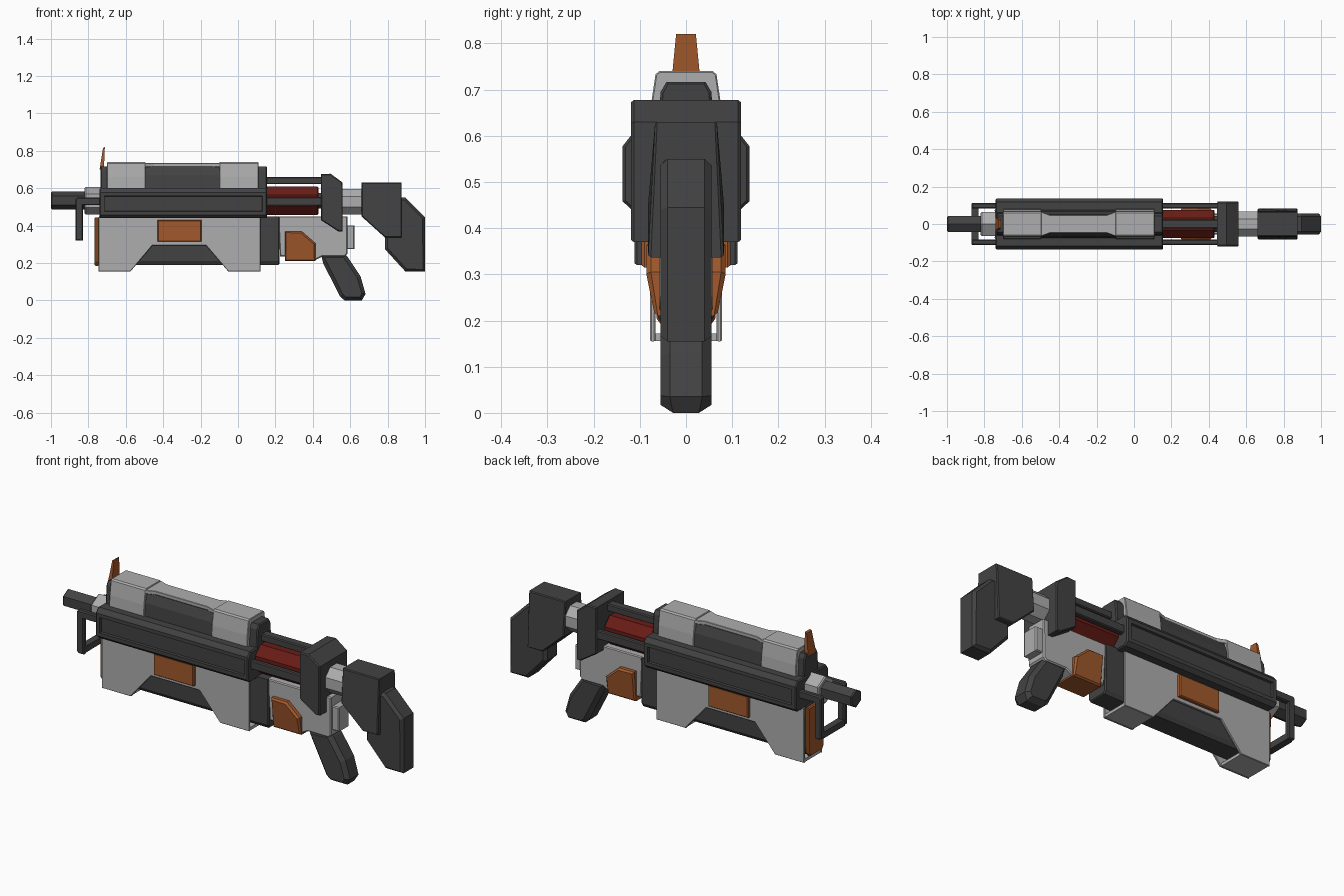
import bpy, bmesh, math

if "Cube" in bpy.data.objects:
    bpy.data.objects.remove(bpy.data.objects["Cube"])


def material(name, rgb):
    m = bpy.data.materials.new(name)
    m.diffuse_color = (*rgb, 1)
    m.use_nodes = True
    m.node_tree.nodes["Principled BSDF"].inputs["Base Color"].default_value = m.diffuse_color
    return m


DARK = material("dark_grey", (0.055, 0.055, 0.055))
LIGHT = material("light_grey", (0.42, 0.42, 0.42))
ORANGE = material("orange", (0.36, 0.10, 0.025))
RED = material("dark_red", (0.14, 0.012, 0.008))


def prism(name, pts, lo, hi, mat, axis="y", chamfer=0.006, slot=None):
    """Extrude a profile from lo to hi. axis y: (x, z) points; x: (y, z); z: (x, y).
    chamfer bevels the two end caps; slot = (margin, depth) sinks a panel in the y sides."""
    place = {"y": lambda a, b, t: (a, t, b),
             "x": lambda a, b, t: (t, a, b),
             "z": lambda a, b, t: (a, b, t)}[axis]
    bm = bmesh.new()
    n = len(pts)
    ends = [[bm.verts.new(place(a, b, t)) for a, b in pts]
            for t in (lo + chamfer, hi - chamfer)]
    caps = [bm.faces.new(e) for e in ends]
    for i in range(n):
        j = (i + 1) % n
        bm.faces.new((ends[0][i], ends[0][j], ends[1][j], ends[1][i]))
    bmesh.ops.recalc_face_normals(bm, faces=bm.faces)
    bm.normal_update()
    sides = [f for f in bm.faces if abs(f.normal.y) > 0.99] if slot else []
    if chamfer:
        bmesh.ops.inset_region(bm, faces=caps, thickness=chamfer, depth=chamfer)
    if slot:
        bmesh.ops.inset_region(bm, faces=sides, thickness=slot[0], depth=0)
        bmesh.ops.inset_region(bm, faces=sides, thickness=0.003, depth=-slot[1])
    me = bpy.data.meshes.new(name)
    bm.to_mesh(me)
    bm.free()
    ob = bpy.data.objects.new(name, me)
    bpy.context.collection.objects.link(ob)
    me.materials.append(mat)
    return ob


def box(name, x0, x1, y0, y1, z0, z1, mat, chamfer=0.004):
    return prism(name, [(x0, z0), (x1, z0), (x1, z1), (x0, z1)], y0, y1, mat,
                 chamfer=chamfer)


def tube(name, x0, x1, radius, z, sides, mat, turn=0.0, chamfer=0.006):
    pts = [(radius * math.sin(turn + math.tau * i / sides),
            z + radius * math.cos(turn + math.tau * i / sides)) for i in range(sides)]
    return prism(name, pts, x0, x1, mat, "x", chamfer)


def sym(half):
    """Mirror a half outline of (y, z) points across y = 0."""
    return half + [(-y, z) for y, z in reversed(half)]


# Barrel and front collar
tube("muzzle", -1.0, -0.80, 0.048, 0.535, 6, DARK)
tube("barrel_collar", -0.82, -0.72, 0.073, 0.533, 6, LIGHT)

# Front bracket: two L-shaped arms joined by a bottom bar
for s, side in ((-1, "right"), (1, "left")):
    y0, y1 = sorted((s * 0.082, s * 0.112))
    prism(f"bracket_arm_{side}",
          [(-0.87, 0.33), (-0.86, 0.32), (-0.83, 0.32), (-0.83, 0.51), (-0.72, 0.51),
           (-0.72, 0.55), (-0.86, 0.55), (-0.87, 0.54)], y0, y1, DARK)
box("bracket_bar", -0.868, -0.832, -0.09, 0.09, 0.322, 0.355, DARK, 0)

# Upper receiver with long side slots
prism("upper_receiver", sym([(0.118, 0.44), (0.137, 0.458), (0.137, 0.578), (0.118, 0.602)]),
      -0.74, 0.155, DARK, "x", 0.006, slot=(0.027, 0.012))
prism("top_core", sym([(0.062, 0.595), (0.055, 0.695), (0.042, 0.717)]),
      -0.735, 0.155, DARK, "x")

# Light top cover: two end saddles and a tapered spine
saddle = sym([(0.080, 0.60), (0.077, 0.66), (0.066, 0.733), (0.058, 0.74)])
prism("cover_front", saddle, -0.70, -0.495, LIGHT, "x", 0.003)
prism("cover_rear", saddle, -0.10, 0.11, LIGHT, "x", 0.003)
spine = [(-0.50, 0.066), (-0.45, 0.048), (-0.145, 0.048), (-0.095, 0.066)]
prism("cover_spine", spine + [(x, -y) for x, y in reversed(spine)],
      0.715, 0.735, LIGHT, "z", 0.002)
prism("cover_inset", sym([(0.075, 0.60), (0.070, 0.67), (0.052, 0.718)]),
      -0.50, -0.095, DARK, "x", 0)

# Front sight blade
prism("front_sight", [(-0.74, 0.70), (-0.717, 0.70), (-0.712, 0.82), (-0.722, 0.815)],
      -0.033, 0.033, ORANGE, chamfer=0)
sight = bpy.data.objects["front_sight"]
for v in sight.data.vertices:
    if v.co.z > 0.8:
        v.co.y *= 0.65

# Lower handguard: side panels, leg floors and dark core
panel = [(-0.745, 0.447), (-0.745, 0.155), (-0.575, 0.155), (-0.457, 0.295),
         (-0.172, 0.295), (-0.052, 0.155), (0.12, 0.155), (0.12, 0.447)]
for s, side in ((-1, "right"), (1, "left")):
    y0, y1 = sorted((s * 0.066, s * 0.078))
    prism(f"handguard_panel_{side}", panel, y0, y1, LIGHT, chamfer=0.003)
    y0, y1 = sorted((s * 0.07, s * 0.096))
    box(f"handguard_badge_{side}", -0.43, -0.195, y0, y1, 0.315, 0.43, ORANGE, 0.006)
box("handguard_floor_front", -0.743, -0.577, -0.07, 0.07, 0.156, 0.172, LIGHT, 0)
box("handguard_floor_rear", -0.05, 0.118, -0.07, 0.07, 0.156, 0.172, LIGHT, 0)
prism("handguard_core", sym([(0.05, 0.19), (0.062, 0.21), (0.062, 0.45)]),
      -0.745, 0.222, DARK, "x")
prism("handguard_front_plate", sym([(0.05, 0.185), (0.064, 0.205), (0.064, 0.445)]),
      -0.766, -0.743, ORANGE, "x")

# Exposed action: red core and guide rods
tube("red_core", 0.14, 0.43, 0.082, 0.533, 8, RED, math.pi / 8)
tube("action_rear_ring", 0.42, 0.47, 0.045, 0.533, 8, DARK, math.pi / 8)
for s, side in ((-1, "right"), (1, "left")):
    y0, y1 = sorted((s * 0.083, s * 0.112))
    box(f"guide_rod_{side}", 0.14, 0.46, y0, y1, 0.507, 0.553, DARK, 0.006)
box("guide_rod_top", 0.14, 0.46, -0.025, 0.025, 0.622, 0.66, DARK, 0.006)

# Rear plate
prism("rear_plate", [(0.443, 0.675), (0.495, 0.678), (0.56, 0.63), (0.56, 0.37),
                     (0.535, 0.37), (0.443, 0.43)], -0.119, 0.119, DARK)

# Stock
tube("stock_tube", 0.55, 0.67, 0.073, 0.528, 8, LIGHT, math.pi / 8)
prism("stock_block", [(0.66, 0.63), (0.875, 0.63), (0.875, 0.337), (0.785, 0.337),
                      (0.66, 0.45)], -0.082, 0.082, DARK)
for v in bpy.data.objects["stock_block"].data.vertices:
    if v.co.z > 0.6:
        v.co.y *= 0.82
prism("butt", [(0.80, 0.55), (0.895, 0.55), (1.0, 0.445), (1.0, 0.155), (0.895, 0.155),
               (0.785, 0.275), (0.785, 0.40)], -0.055, 0.055, DARK, chamfer=0.015)

# Lower receiver, rear button and trigger cover
prism("lower_receiver", [(0.215, 0.45), (0.585, 0.45), (0.585, 0.25), (0.57, 0.235),
                         (0.45, 0.235), (0.41, 0.215), (0.33, 0.235), (0.225, 0.235)],
      -0.057, 0.057, LIGHT)
box("rear_button", 0.575, 0.622, -0.045, 0.045, 0.275, 0.402, LIGHT, 0.006)
prism("trigger_cover", [(0.25, 0.37), (0.34, 0.37), (0.415, 0.305), (0.415, 0.21),
                        (0.25, 0.21)], -0.086, 0.086, ORANGE, chamfer=0.01)
for v in bpy.data.objects["trigger_cover"].data.vertices:
    if v.co.z < 0.23:
        v.co.y *= 0.8

# Pistol grip
prism("grip", [(0.445, 0.24), (0.455, 0.20), (0.545, 0.022), (0.57, 0.0), (0.662, 0.0),
               (0.682, 0.035), (0.655, 0.13), (0.585, 0.235), (0.57, 0.25)],
      -0.055, 0.055, DARK, chamfer=0.02)
for v in bpy.data.objects["grip"].data.vertices:
    if v.co.z < 0.01:
        v.co.y *= 0.8
